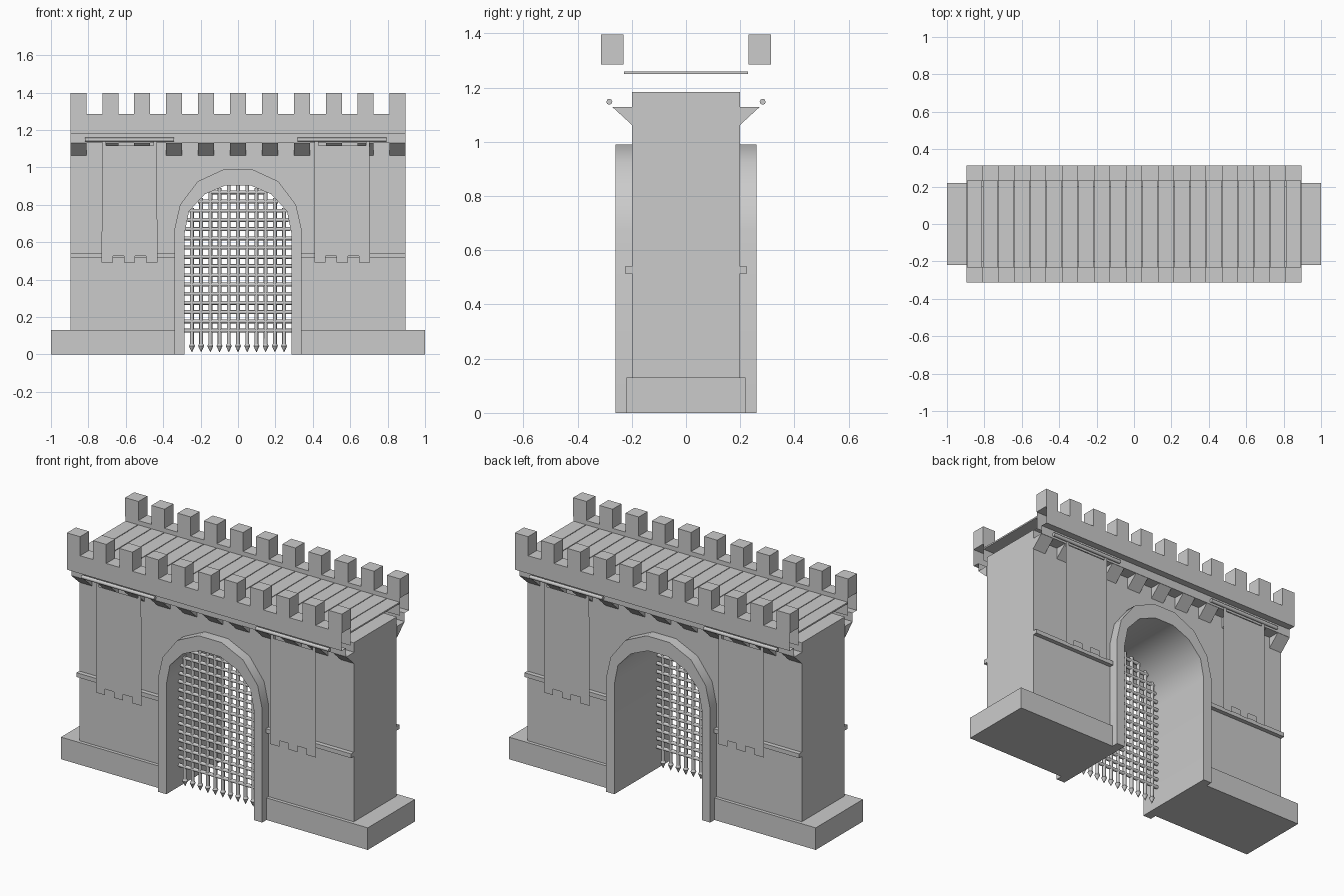
import bpy, bmesh, math
from mathutils import Vector, Matrix

cube = bpy.data.objects.get("Cube")
if cube:
    bpy.data.objects.remove(cube, do_unlink=True)

GREY = (0.6, 0.6, 0.6, 1)
stone = bpy.data.materials.new("grey_stone")
stone.use_nodes = True
stone.diffuse_color = GREY
for node in stone.node_tree.nodes:
    if node.type == 'BSDF_PRINCIPLED':
        node.inputs["Base Color"].default_value = GREY


def finish(name, bm, angle=None, recalc=True):
    if recalc:
        bmesh.ops.recalc_face_normals(bm, faces=bm.faces)
    me = bpy.data.meshes.new(name)
    bm.to_mesh(me)
    bm.free()
    me.materials.append(stone)
    ob = bpy.data.objects.new(name, me)
    bpy.context.collection.objects.link(ob)
    if angle:
        bpy.ops.object.select_all(action='DESELECT')
        ob.select_set(True)
        bpy.context.view_layer.objects.active = ob
        bpy.ops.object.shade_smooth_by_angle(angle=math.radians(angle))
    return ob


def both_sides(ob):
    # repeat a front part on the back, turned half a circle
    twin = ob.copy()
    ob.name, twin.name = "front_" + ob.name, "back_" + ob.name
    twin.rotation_euler.z = math.pi
    bpy.context.collection.objects.link(twin)


def box(bm, x0, x1, y0, y1, z0, z1):
    size = Matrix.Diagonal((x1 - x0, y1 - y0, z1 - z0, 1))
    mid = Matrix.Translation(((x0 + x1) / 2, (y0 + y1) / 2, (z0 + z1) / 2))
    bmesh.ops.create_cube(bm, size=1, matrix=mid @ size)


def rod(bm, a, b, r1, r2=None, sides=8):
    a, b = Vector(a), Vector(b)
    d = b - a
    m = Matrix.Translation((a + b) / 2) @ d.to_track_quat('Z', 'Y').to_matrix().to_4x4()
    bmesh.ops.create_cone(bm, cap_ends=True, segments=sides, radius1=r1,
                          radius2=r1 if r2 is None else r2, depth=d.length, matrix=m)


def prism(bm, outline, y0, y1):
    # outline in x and z, extruded along y
    face = bm.faces.new([bm.verts.new((x, y0, z)) for x, z in outline])
    new = bmesh.ops.extrude_face_region(bm, geom=[face])["geom"]
    bmesh.ops.translate(bm, vec=(0, y1 - y0, 0),
                        verts=[v for v in new if isinstance(v, bmesh.types.BMVert)])


def sweep(bm, profile, x0, x1):
    # open-ended strip along x from a profile in y and z
    rows = [[bm.verts.new((x, y, z)) for x in (x0, x1)] for y, z in profile]
    for a, b in zip(rows, rows[1:]):
        bm.faces.new((a[0], a[1], b[1], b[0]))


def arch(half, foot):
    # full arch from its right half, left foot to right foot
    pts = [(half[0][0], foot)] + half
    return [(-x, z) for x, z in pts] + pts[::-1]


INNER = [(0.285, 0.65), (0.262, 0.765), (0.178, 0.856), (0.065, 0.904)]
OUTER = [(0.34, 0.668), (0.31, 0.80), (0.215, 0.925), (0.075, 0.99)]
MIDDLE = [((a + c) / 2, (b + d) / 2) for (a, b), (c, d) in zip(INNER, OUTER)]
W, STEP = 0.895, 0.1707

# wall with arched opening
bm = bmesh.new()
prism(bm, [(-W, 0.02), (-W, 1.185), (W, 1.185), (W, 0.02)]
      + arch(MIDDLE, 0.02)[::-1], -0.2, 0.2)
finish("wall", bm)

# gate surround
bm = bmesh.new()
prism(bm, arch(OUTER, 0) + arch(INNER, 0)[::-1], -0.26, 0.26)
finish("gate_surround", bm, 35)

# plinths
for side, s in (("left", 1), ("right", -1)):
    bm = bmesh.new()
    box(bm, *sorted((s * 0.31, s)), -0.22, 0.22, 0, 0.13)
    finish(side + "_plinth", bm)

# string courses
bm = bmesh.new()
for s in (1, -1):
    box(bm, *sorted((s * 0.32, s * W)), -0.226, -0.19, 0.515, 0.54)
both_sides(finish("string_course", bm))

# ledge and parapet
bm = bmesh.new()
sweep(bm, [(-0.2, 1.13), (-0.272, 1.13), (-0.272, 1.18), (-0.313, 1.18),
           (-0.313, 1.285), (-0.23, 1.285), (-0.23, 1.18)], -W, W)
both_sides(finish("parapet", bm, recalc=False))

# merlons above, wedge corbels below
merlons, corbels = bmesh.new(), bmesh.new()
for i in range(-5, 6):
    x0, x1 = i * STEP - 0.0427, i * STEP + 0.0427
    box(merlons, x0, x1, -0.313, -0.23, 1.285, 1.397)
    ends = [[corbels.verts.new((x, y, z)) for y, z in
             ((-0.2, 1.063), (-0.272, 1.129), (-0.2, 1.129))] for x in (x0, x1)]
    corbels.faces.new(ends[0])
    corbels.faces.new(ends[1][::-1])
    for j in range(3):
        k = (j + 1) % 3
        corbels.faces.new((ends[0][j], ends[1][j], ends[1][k], ends[0][k]))
both_sides(finish("merlons", merlons))
both_sides(finish("corbels", corbels))

# walkway planks
bm = bmesh.new()
for i in range(-10, 11):
    c = i * STEP / 2
    box(bm, c - 0.0405, c + 0.0405, -0.229, 0.229, 1.251, 1.26)
finish("walkway_planks", bm)

# banners with notched hems, hung on rods
cloth, poles = bmesh.new(), bmesh.new()
for c in (-0.58, 0.557):
    y, half, tab = -0.283, 0.149, 0.022
    hem = []
    for i in range(5):
        z = 0.525 if i % 2 else 0.49
        hem += [(c - half + i * half * 0.4, z), (c - half + (i + 1) * half * 0.4, z)]
    top = []
    for s in (1, -1):
        edge, inside = c + s * (half - 0.002), c + s * (half - tab)
        pair = [(edge, 1.118), (edge, 1.16), (inside, 1.16), (inside, 1.118)]
        top += pair if s > 0 else pair[::-1]
    cloth.faces.new([cloth.verts.new((x, y, z)) for x, z in hem + top])
    rod(poles, (c - 0.238, y, 1.148), (c + 0.238, y, 1.148), 0.011)
both_sides(finish("banners", cloth, recalc=False))
both_sides(finish("banner_rods", poles, 50))


def arch_height(x):
    pts = INNER + [(0, INNER[-1][1])]
    for (xa, za), (xb, zb) in zip(pts, pts[1:]):
        if xb <= abs(x) <= xa:
            return za + (zb - za) * (xa - abs(x)) / (xa - xb)
    return INNER[0][1]


def arch_width(z):
    for (xa, za), (xb, zb) in zip(INNER, INNER[1:]):
        if za <= z <= zb:
            return xa + (xb - xa) * (z - za) / (zb - za)
    return INNER[0][0]


# portcullis bars with spear points
bm = bmesh.new()
GATE, GAP = -0.14, 0.0493
for i in range(-5, 6):
    x = i * GAP
    rod(bm, (x, GATE, 0.05), (x, GATE, arch_height(x)), 0.0105)
    rod(bm, (x, GATE, 0.045), (x, GATE, 0.012), 0.016, 0.001)
    rod(bm, (x, GATE, 0.045), (x, GATE, 0.056), 0.016, 0.0105)
for j in range(16):
    z = 0.127 + j * GAP
    w = arch_width(z)
    rod(bm, (-w, GATE, z), (w, GATE, z), 0.0105)
finish("portcullis", bm, 50)
